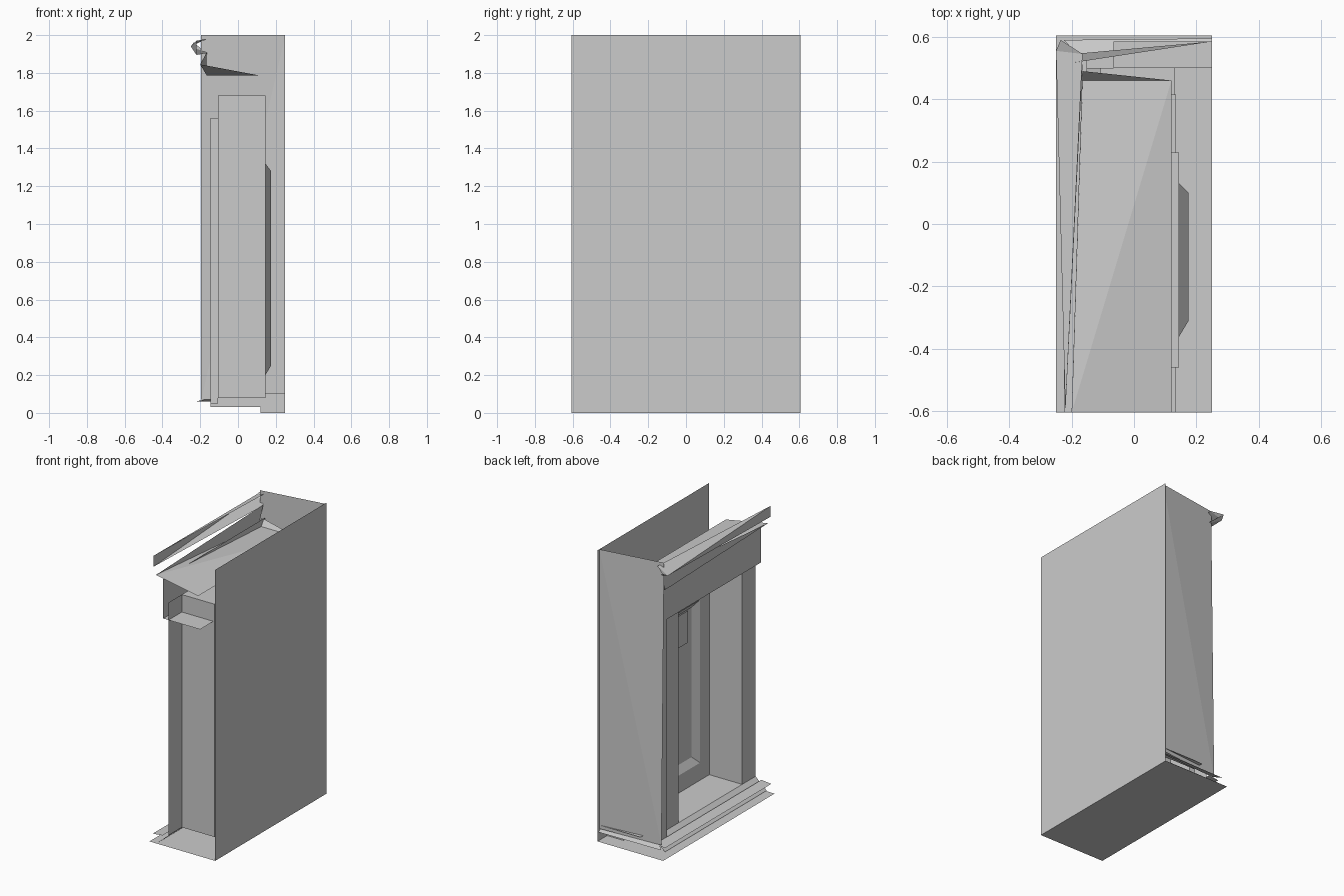
import bpy

if "Cube" in bpy.data.objects:
    bpy.data.objects.remove(bpy.data.objects["Cube"])

Y0 = -0.605  # open end of the cabinet


def sheet(name, *faces):
    """Thin-surface part made of a few separate polygons."""
    verts, polys = [], []
    for f in faces:
        polys.append(list(range(len(verts), len(verts) + len(f))))
        verts += f
    me = bpy.data.meshes.new(name)
    me.from_pydata(verts, [], polys)
    ob = bpy.data.objects.new(name, me)
    bpy.context.collection.objects.link(ob)
    return ob


def px(x, y0, y1, z0, z1):
    return [(x, y0, z0), (x, y1, z0), (x, y1, z1), (x, y0, z1)]


def py(y, x0, x1, z0, z1):
    return [(x0, y, z0), (x1, y, z0), (x1, y, z1), (x0, y, z1)]


def pz(z, x0, x1, y0, y1):
    return [(x0, y0, z), (x1, y0, z), (x1, y1, z), (x0, y1, z)]


def strip(profile, y0, y1):
    """Extrude an x/z profile along y."""
    return [[(a[0], y0, a[1]), (b[0], y0, b[1]), (b[0], y1, b[1]), (a[0], y1, a[1])]
            for a, b in zip(profile, profile[1:])]


# Outer shell: back, bottom and the slightly skewed closed side
sheet("back_panel", px(0.25, Y0, 0.605, 0, 2))
sheet("bottom_panel", pz(0, -0.25, 0.25, Y0, 0.605))
a, b, c, d = (0.25, 0.585, 0.08), (0.25, 0.585, 2), (-0.195, 0.517, 2), (-0.195, 0.545, 0.07)
sheet("side_panel", [a, b, d], [b, c, d])

# Flat front posts on either side of the opening
sheet("front_posts", px(-0.105, Y0, -0.46, 0.08, 1.68), px(-0.105, 0.23, 0.415, 0.08, 1.68))
sheet("corner_jamb", px(-0.145, 0.415, 0.53, 0.05, 1.56), py(0.415, -0.145, -0.105, 0.05, 1.56))

# Niche behind the opening
sheet("niche_sides", py(-0.46, -0.105, 0.145, 0.08, 1.68), py(0.23, -0.105, 0.145, 0.08, 1.68))
sheet("niche_floor", pz(0.08, -0.105, 0.145, -0.46, 0.23))
sheet("niche_ceiling", pz(1.68, -0.105, 0.145, -0.46, 0.23))

# Niche back with a recessed panel
y0, y1, z0, z1 = -0.36, 0.13, 0.2, 1.32
outer = px(0.145, -0.46, 0.23, 0.08, 1.68)
hole = px(0.145, y0, y1, z0, z1)
inner = px(0.175, y0 + 0.05, y1 - 0.03, z0 + 0.05, z1 - 0.04)
ring = [[p[i], p[(i + 1) % 4], q[(i + 1) % 4], q[i]]
        for p, q in ((outer, hole), (hole, inner)) for i in range(4)]
sheet("niche_back", *ring, inner)
sheet("small_inset", px(0.165, -0.257, 0.05, 1.06, 1.28))

# Header above the opening and its underside
sheet("header_front", px(-0.145, Y0, 0.5, 1.56, 1.83))
sheet("header_underside", pz(1.56, -0.145, 0.135, Y0, -0.46), pz(1.56, -0.145, 0.135, 0.23, 0.415))

# Sloping top
A, B = (-0.2, Y0, 1.845), (0.12, Y0, 1.785)
C, D, E = (0.12, 0.46, 1.785), (-0.165, 0.46, 1.785), (-0.165, 0.49, 1.83)
sheet("sloped_top", [A, B, C], [A, C, D], [D, C, E])
sheet("frieze", [A, D, (-0.165, 0.51, 1.91)])

# Crown moulding tapering into the corner
ft, fb = (-0.22, Y0, 1.97), (-0.22, Y0, 1.895)
tip, out = (-0.25, 0.555, 1.94), (-0.235, 0.59, 1.96)
low, high = (-0.165, 0.51, 1.905), (-0.165, 0.545, 1.98)
sheet("crown_moulding", [ft, fb, tip], [ft, tip, high], [fb, tip, low], [tip, out, high], [tip, low, out])

# Base moulding along the front and round the closed side
sheet("base_ledge", *strip([(-0.225, 0.06), (-0.15, 0.068)], Y0, 0.55))
sheet("base_slope", *strip([(-0.19, 0.005), (-0.145, 0.045), (-0.105, 0.08)], Y0, 0.5))
sheet("base_return", pz(0.105, -0.065, 0.25, 0.5, 0.585), py(0.5, 0.12, 0.25, 0, 0.105),
      [(-0.225, 0.59, 0.06), (0.25, 0.595, 0.06), (0.25, 0.555, 0.08), (-0.18, 0.545, 0.07)])
sheet("base_strips", pz(0.03, -0.145, 0.13, 0.23, 0.5), py(0.5, -0.145, 0.13, 0.03, 0.08))
